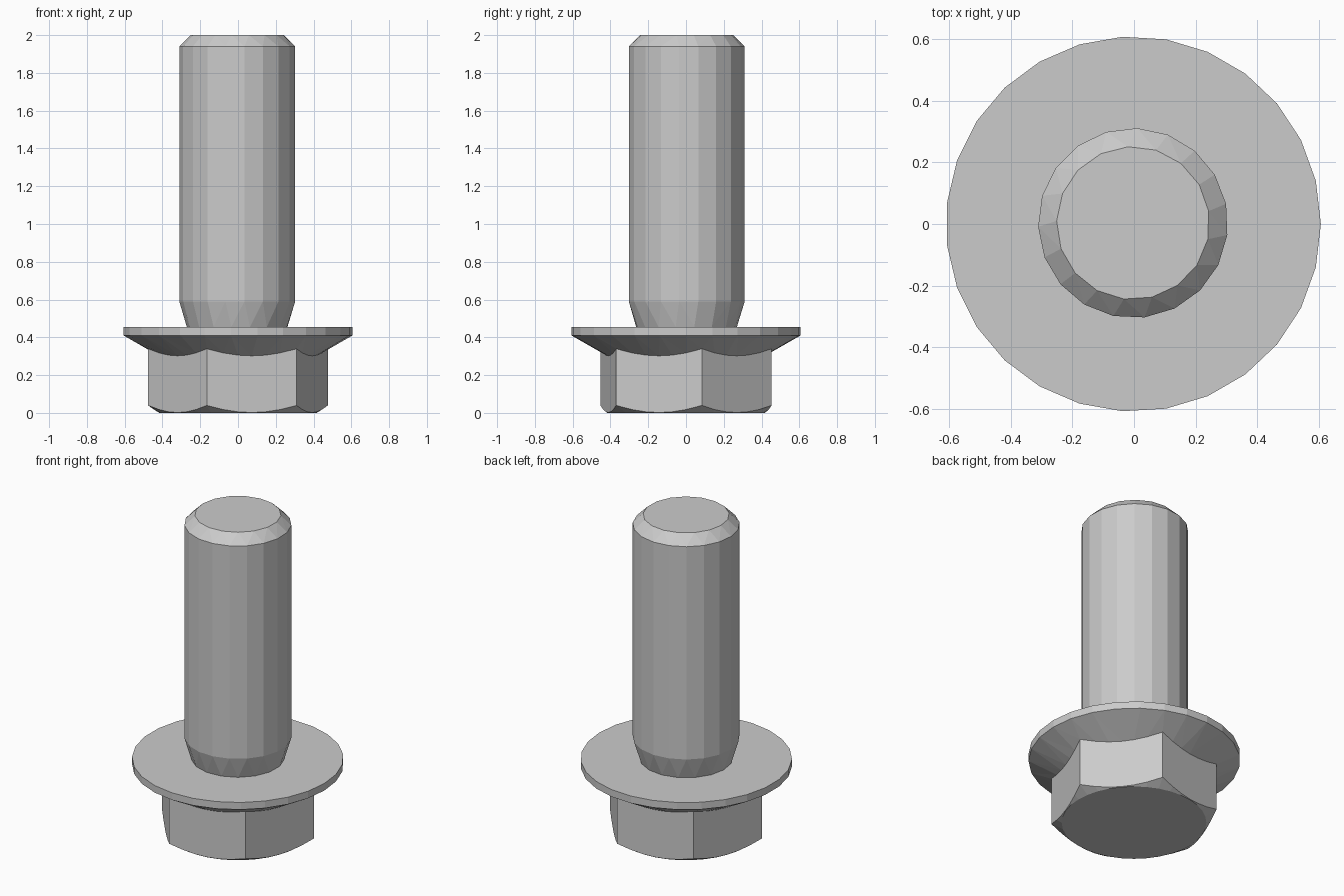
import bpy, bmesh
from math import sin, cos, radians

if "Cube" in bpy.data.objects:
    bpy.data.objects.remove(bpy.data.objects["Cube"])

CORNER = 10                      # direction of the first hexagon corner
FLAT = 0.418                     # distance from centre to hexagon flats


def hex_radius(deg):
    return FLAT / cos(radians((deg - CORNER) % 60 - 30))


def circle(sides, start, r, z, cx=0.0, cy=0.0):
    """Ring as (angle, position) pairs."""
    ring = []
    for i in range(sides):
        d = start + 360 * i / sides
        t = radians(d)
        ring.append((d, (cx + r * cos(t), cy + r * sin(t), z)))
    return ring


def hexagon(z, slope):
    """Hexagon outline whose height follows a cone."""
    ring = []
    for d in range(0, 360, 10):
        r, t = hex_radius(d), radians(d)
        ring.append((d, (r * cos(t), r * sin(t), z + (r - FLAT) * slope)))
    return ring


def skin(bm, lower, upper):
    """Join two rings that may have different side counts."""
    (da, va), (db, vb) = lower, upper
    na, nb = len(va), len(vb)
    if da == db:
        for i in range(na):
            k = (i + 1) % na
            bm.faces.new((va[i], va[k], vb[k], vb[i]))
        return
    da, db = da + [da[0] + 360], db + [db[0] + 360]
    i = j = 0
    while i < na or j < nb:
        if j == nb or (i < na and da[i + 1] <= db[j + 1]):
            bm.faces.new((va[i % na], va[(i + 1) % na], vb[j % nb]))
            i += 1
        else:
            bm.faces.new((va[i % na], vb[(j + 1) % nb], vb[j % nb]))
            j += 1


def loft(name, rings, cap_bottom=False, cap_top=False):
    bm = bmesh.new()
    loops = [([d for d, _ in r], [bm.verts.new(p) for _, p in r]) for r in rings]
    for a, b in zip(loops, loops[1:]):
        skin(bm, a, b)
    if cap_bottom:
        bm.faces.new(loops[0][1][::-1])
    if cap_top:
        bm.faces.new(loops[-1][1])
    mesh = bpy.data.meshes.new(name)
    bm.to_mesh(mesh)
    bm.free()
    obj = bpy.data.objects.new(name, mesh)
    bpy.context.collection.objects.link(obj)
    return obj


neck = circle(17, 9, 0.268, 0.455, -0.003, 0.002)

# Chamfered hexagon head with conical flange
loft("hex_flange_head", [
    circle(36, 0, 0.416, 0.0),
    hexagon(0.002, 0.58),
    hexagon(0.302, 0.577),
    circle(27, 0, 0.608, 0.41, -0.002),
    circle(27, 0, 0.608, 0.455, -0.002),
    neck,
], cap_bottom=True)

# Shank with tapered neck and chamfered tip
loft("shank", [
    neck,
    circle(19, 11.7, 0.308, 0.59, -0.003, 0.003),
    circle(19, 11.7, 0.308, 1.94, -0.003, 0.003),
    circle(17, 9, 0.248, 2.0, -0.003, 0.003),
], cap_top=True)
